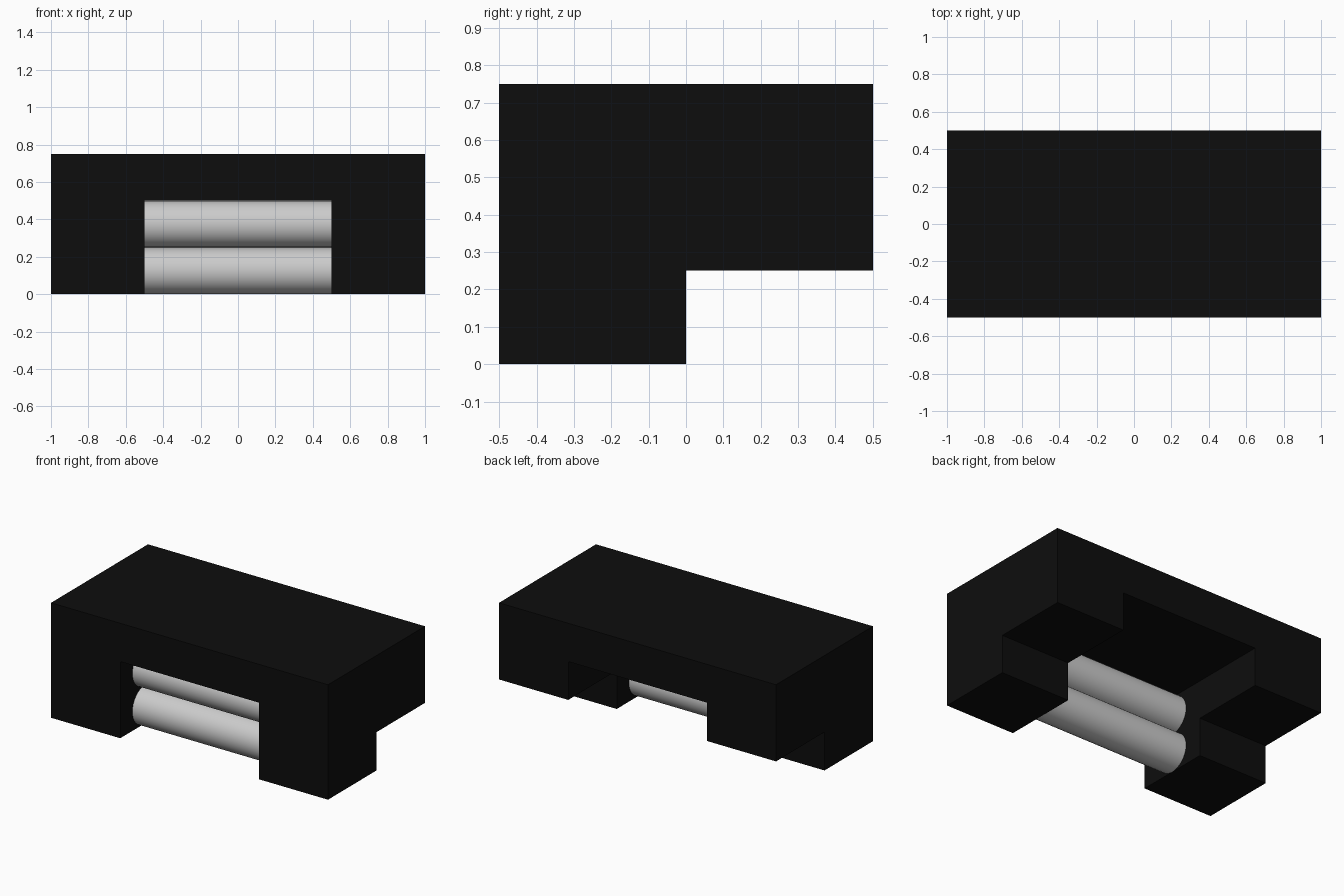
import bpy, bmesh, math

if "Cube" in bpy.data.objects:
    bpy.data.objects.remove(bpy.data.objects["Cube"])

# Near-black housing material
black = bpy.data.materials.new("black")
black.diffuse_color = (0.004, 0.004, 0.004, 1)
black.use_nodes = True
black.node_tree.nodes["Principled BSDF"].inputs["Base Color"].default_value = black.diffuse_color


def extrude_x(name, profile, half_width):
    """Extrude a (y, z) outline symmetrically along x."""
    bm = bmesh.new()
    face = bm.faces.new([bm.verts.new((-half_width, y, z)) for y, z in profile])
    ext = bmesh.ops.extrude_face_region(bm, geom=[face])
    verts = [v for v in ext["geom"] if isinstance(v, bmesh.types.BMVert)]
    bmesh.ops.translate(bm, verts=verts, vec=(2 * half_width, 0, 0))
    bmesh.ops.recalc_face_normals(bm, faces=bm.faces)
    mesh = bpy.data.meshes.new(name)
    bm.to_mesh(mesh)
    bm.free()
    obj = bpy.data.objects.new(name, mesh)
    bpy.context.collection.objects.link(obj)
    return obj


# Housing: block with the lower rear cut away
housing = extrude_x("housing", [(-0.5, 0), (0, 0), (0, 0.25), (0.5, 0.25),
                                (0.5, 0.75), (-0.5, 0.75)], 1.0)
housing.data.materials.append(black)

# Tunnel through the middle, front to back
cutter = extrude_x("tunnel_cutter", [(-0.7, -0.2), (0.7, -0.2),
                                     (0.7, 0.5), (-0.7, 0.5)], 0.5)
cut = housing.modifiers.new("tunnel", "BOOLEAN")
cut.operation = "DIFFERENCE"
cut.solver = "EXACT"
cut.object = cutter
bpy.context.view_layer.objects.active = housing
bpy.ops.object.modifier_apply(modifier=cut.name)
bpy.data.objects.remove(cutter)

# Two stacked rollers spanning the tunnel
for name, z in (("lower_roller", 0.125), ("upper_roller", 0.375)):
    bpy.ops.mesh.primitive_cylinder_add(vertices=32, radius=0.125, depth=1.0,
                                        location=(0, -0.25, z),
                                        rotation=(0, math.pi / 2, 0))
    bpy.context.object.name = name
    bpy.ops.object.shade_smooth_by_angle()
